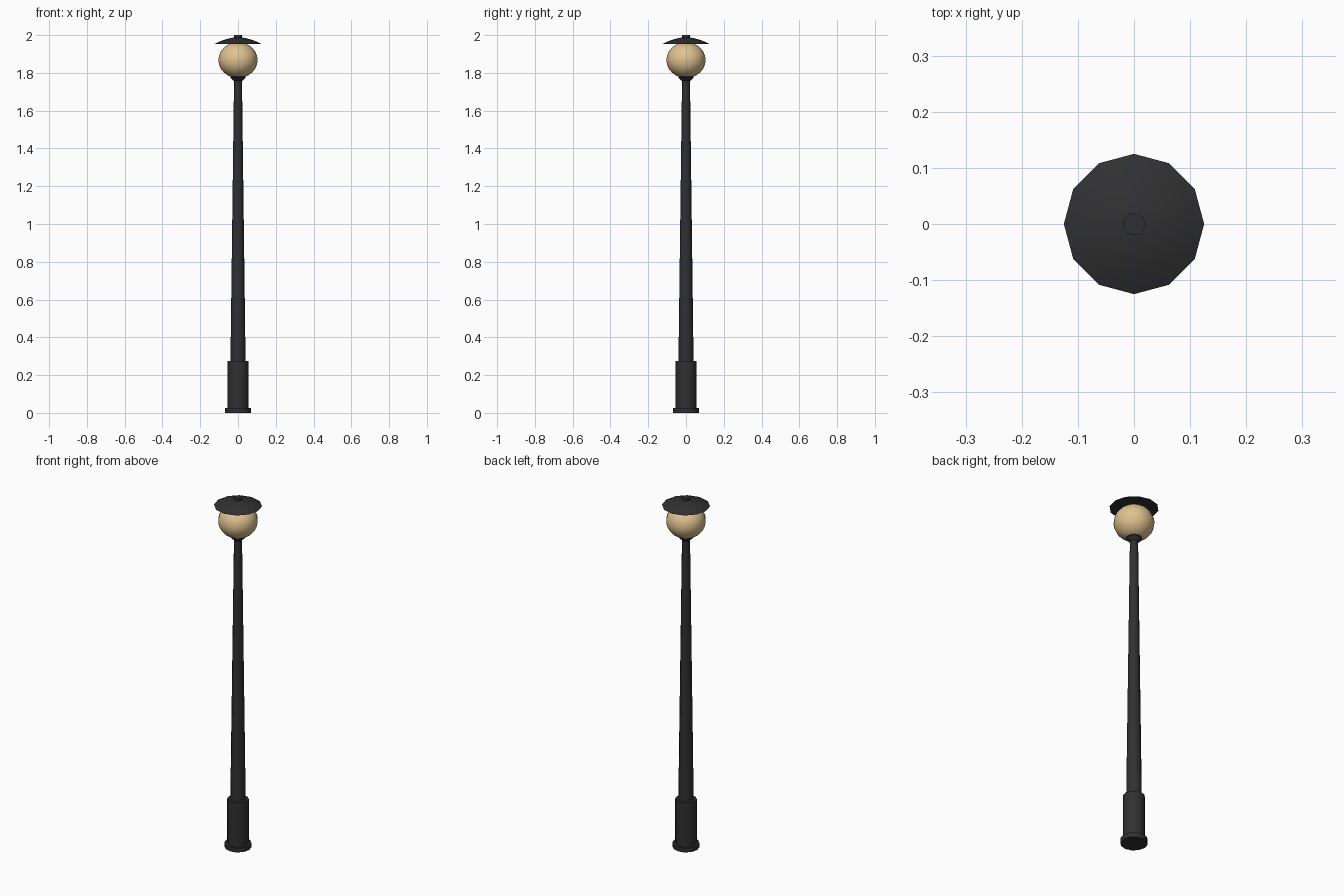
import bpy, bmesh, math

if "Cube" in bpy.data.objects:
    bpy.data.objects.remove(bpy.data.objects["Cube"])

def material(name, color):
    m = bpy.data.materials.new(name)
    m.diffuse_color = color
    m.use_nodes = True
    m.node_tree.nodes["Principled BSDF"].inputs["Base Color"].default_value = m.diffuse_color
    return m

iron = material("dark_iron", (0.03, 0.03, 0.032, 1))
glass = material("warm_glass", (0.74, 0.54, 0.28, 1))

def lathe(name, profile, mat, sides=12, angle=35):
    """Revolve (radius, z) points around z; radius 0 makes a pole, open ends are capped."""
    bm = bmesh.new()
    rings = []
    for r, z in profile:
        if r == 0:
            rings.append([bm.verts.new((0, 0, z))] * sides)
        else:
            rings.append([bm.verts.new((r * math.cos(math.tau * i / sides),
                                        r * math.sin(math.tau * i / sides), z))
                          for i in range(sides)])
    for a, b in zip(rings, rings[1:]):
        for i in range(sides):
            j = (i + 1) % sides
            bm.faces.new(list(dict.fromkeys((a[i], a[j], b[j], b[i]))))
    for ring, (r, z) in ((rings[0], profile[0]), (rings[-1], profile[-1])):
        if r > 0:
            bm.faces.new(ring)
    bmesh.ops.recalc_face_normals(bm, faces=bm.faces)
    mesh = bpy.data.meshes.new(name)
    bm.to_mesh(mesh)
    bm.free()
    mesh.materials.append(mat)
    ob = bpy.data.objects.new(name, mesh)
    bpy.context.collection.objects.link(ob)
    bpy.ops.object.select_all(action='DESELECT')
    ob.select_set(True)
    bpy.context.view_layer.objects.active = ob
    bpy.ops.object.shade_smooth_by_angle(angle=math.radians(angle))
    return ob

# Foot plate, pedestal and tapered post
lathe("foot_plate", [(0.07, 0), (0.07, 0.025)], iron)
lathe("pedestal", [(0.056, 0.025), (0.056, 0.275)], iron)
lathe("post", [(0.04, 0.275), (0.021, 1.765)], iron)

# Flared collar holding the globe
lathe("collar", [(0.022, 1.757), (0.04, 1.775), (0.04, 1.787)], iron)

# Slightly flattened glass globe
n = 12
globe = [(0.104 * math.sin(math.pi * k / n) if 0 < k < n else 0,
          1.868 - 0.095 * math.cos(math.pi * k / n)) for k in range(n + 1)]
lathe("globe", globe, glass, sides=16, angle=60)

# Shallow domed cap with finial
lathe("cap", [(0.125, 1.953), (0.098, 1.966), (0.065, 1.978),
              (0.03, 1.986), (0, 1.988)], iron)
lathe("finial", [(0.02, 1.98), (0.02, 2.0)], iron)
